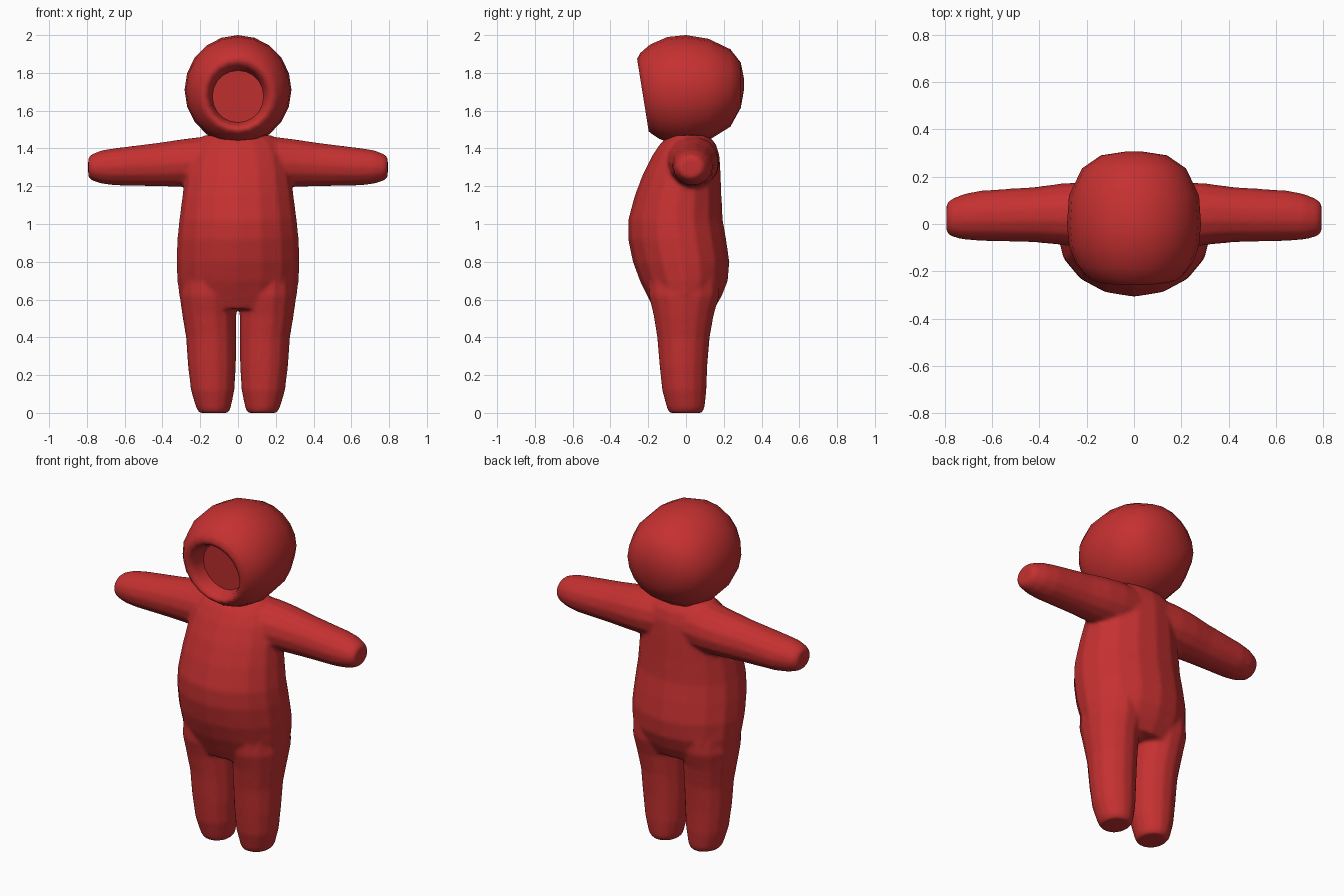
import bpy, bmesh, math
from mathutils import Vector

red = bpy.data.materials.new("red_cloth")
red.diffuse_color = (0.56, 0.03, 0.03, 1)


def loft(bm, rings, sides):
    """Skin a closed tube through rings of (centre, radius vector a, radius vector b)."""
    loops = []
    for c, a, b in rings:
        angles = [2 * math.pi * i / sides for i in range(sides)]
        loops.append([bm.verts.new(Vector(c) + Vector(a) * math.cos(t) + Vector(b) * math.sin(t))
                      for t in angles])
    for lo, hi in zip(loops, loops[1:]):
        for i in range(sides):
            j = (i + 1) % sides
            bm.faces.new((lo[i], lo[j], hi[j], hi[i]))
    bm.faces.new(loops[0][::-1])
    bm.faces.new(loops[-1])


def finish(bm, name):
    bmesh.ops.recalc_face_normals(bm, faces=bm.faces)
    me = bpy.data.meshes.new(name)
    bm.to_mesh(me)
    bm.free()
    me.materials.append(red)
    for p in me.polygons:
        p.use_smooth = True
    ob = bpy.data.objects.new(name, me)
    bpy.context.collection.objects.link(ob)
    return ob


bm = bmesh.new()

# Torso: z, half width, front y, back y
torso = [(0.55, 0.285, -0.17, 0.15), (0.62, 0.312, -0.205, 0.19), (0.70, 0.322, -0.245, 0.222),
         (0.80, 0.327, -0.282, 0.23), (0.92, 0.322, -0.307, 0.213), (1.02, 0.312, -0.307, 0.195),
         (1.15, 0.295, -0.272, 0.188), (1.26, 0.28, -0.23, 0.184), (1.36, 0.26, -0.18, 0.178),
         (1.42, 0.23, -0.14, 0.16), (1.47, 0.18, -0.09, 0.12)]
loft(bm, [((0, (f + b) / 2, z), (w, 0, 0), (0, (b - f) / 2, 0)) for z, w, f, b in torso], 16)

# Legs: z, inner x, outer x, front y, back y
leg = [(0.0, 0.05, 0.205, -0.09, 0.085), (0.025, 0.038, 0.222, -0.102, 0.1),
       (0.12, 0.018, 0.25, -0.128, 0.11), (0.25, 0.01, 0.266, -0.142, 0.115),
       (0.40, 0.008, 0.276, -0.155, 0.128), (0.52, 0.008, 0.296, -0.175, 0.15),
       (0.62, 0.0, 0.31, -0.2, 0.18), (0.70, 0.02, 0.30, -0.2, 0.18)]
# Arms: x, bottom z, top z, front y, back y
arm = [(0.10, 1.19, 1.47, -0.11, 0.17), (0.20, 1.19, 1.463, -0.105, 0.178),
       (0.30, 1.195, 1.45, -0.09, 0.173), (0.42, 1.198, 1.432, -0.078, 0.157),
       (0.65, 1.203, 1.403, -0.072, 0.142), (0.72, 1.212, 1.392, -0.067, 0.128),
       (0.775, 1.23, 1.37, -0.053, 0.105), (0.793, 1.25, 1.35, -0.035, 0.085)]
for s in (-1, 1):
    loft(bm, [((s * (i + o) / 2, (f + b) / 2, z), ((o - i) / 2, 0, 0), (0, (b - f) / 2, 0))
              for z, i, o, f, b in leg], 14)
    loft(bm, [((s * x, (f + b) / 2, (lo + hi) / 2), (0, (b - f) / 2, 0), (0, 0, (hi - lo) / 2))
              for x, lo, hi, f, b in arm], 14)

# Body suit: torso and limbs fused with soft creases
body = finish(bm, "body_suit")
fuse = body.modifiers.new("fuse", 'REMESH')
fuse.mode = 'VOXEL'
fuse.voxel_size = 0.01
fuse.use_smooth_shade = True
soften = body.modifiers.new("soften", 'SMOOTH')
soften.factor = 0.5
soften.iterations = 10

# Hood: y, centre z, half width, half height, forward lean; last rings sink into the face opening
hood = [(0.307, 1.74, 0.03, 0.03, 0), (0.29, 1.735, 0.14, 0.12, 0), (0.235, 1.72, 0.22, 0.205, 0),
        (0.12, 1.712, 0.275, 0.268, 0), (0.0, 1.71, 0.283, 0.29, 0), (-0.09, 1.71, 0.275, 0.28, 0.03),
        (-0.165, 1.70, 0.248, 0.25, 0.10), (-0.21, 1.69, 0.212, 0.215, 0.15),
        (-0.228, 1.682, 0.188, 0.192, 0.16), (-0.222, 1.677, 0.165, 0.17, 0.15),
        (-0.19, 1.676, 0.149, 0.152, 0.12), (-0.13, 1.675, 0.136, 0.138, 0.08)]
bm = bmesh.new()
loft(bm, [((0, y, z), (w, 0, 0), (0, -lean * h, h)) for y, z, w, h, lean in hood], 20)
head = finish(bm, "hooded_head")
bpy.context.view_layer.objects.active = head
head.select_set(True)
bpy.ops.object.shade_smooth_by_angle(angle=math.radians(60))
